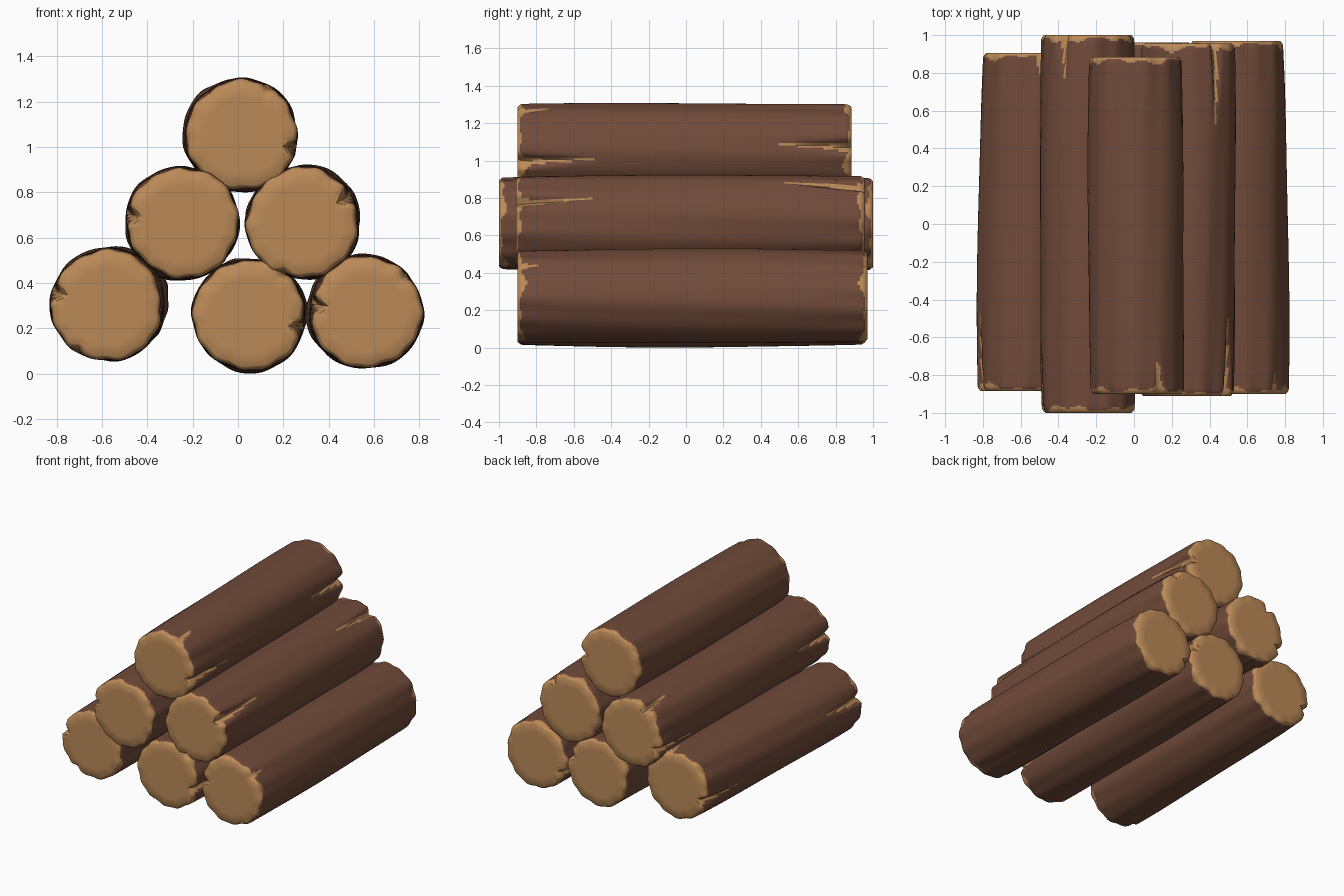
import bpy, bmesh, math, random

if "Cube" in bpy.data.objects:
    bpy.data.objects.remove(bpy.data.objects["Cube"])

SEG = 120          # sides around each log
R = 0.252          # body radius


def flat_material(name, rgb):
    m = bpy.data.materials.new(name)
    m.diffuse_color = (*rgb, 1.0)
    m.use_nodes = True
    m.node_tree.nodes["Principled BSDF"].inputs["Base Color"].default_value = m.diffuse_color
    return m


BARK = flat_material("dark brown bark", (0.165, 0.070, 0.042))
WOOD = flat_material("pale cut wood", (0.50, 0.255, 0.098))

# distances from a log end: fine near the rim, coarser along the trunk
STEPS = [0, 0.005, 0.012, 0.02, 0.03, 0.04, 0.052] + [0.07 + 0.02 * i for i in range(24)]


def end_taper(t):
    # rounded rim of the cut end, then a gentle swell toward the middle
    rim = 0.016 * max(0, 1 - t / 0.028) ** 2
    return -rim - 0.009 * math.exp(-t / 0.22)


def build_log(name, front, back, y0, y1, cracks, seed):
    """cracks: (end, angle in degrees seen from the front, length, depth)"""
    rng = random.Random(seed)
    ph = [rng.uniform(0, 6.28) for _ in range(12)]
    length = y1 - y0
    near = [y0 + s for s in STEPS]
    far = [y1 - s for s in reversed(STEPS)]
    gap = far[0] - near[-1]
    mid = [near[-1] + gap * i / 12 for i in range(1, 12)]
    ys = near + mid + far

    def crack_at(a, y):
        cut, wood = 0.0, False
        for end, deg, L, d in cracks:
            t = y - y0 if end == "front" else y1 - y
            if t >= L:
                continue
            k = 1 - t / L
            wobble = 0.03 * math.sin(9 * t + ph[0])
            da = a - math.radians(deg) - wobble
            da = abs(math.atan2(math.sin(da), math.cos(da)))
            w = 0.06 + 0.13 * k ** 1.5
            if da < w:
                cut = max(cut, d * k * (1 - da / w))
            if da < 0.03 + 0.09 * k ** 2:
                wood = True
        return cut, wood

    def radius(a, y):
        t = min(y - y0, y1 - y)
        lump = 0.0035 * math.sin(3 * a + ph[1] + 1.5 * y) + 0.0025 * math.sin(7 * a + ph[2] + y)
        lump += (0.001 + 0.003 * math.exp(-t / 0.15)) * math.sin(13 * a + ph[3] + 2 * y)
        lump += 0.0015 * math.sin(5 * y + ph[4] + 2 * a)
        return R + lump + end_taper(t)

    def centre(y):
        # straight axis with a slight bow
        f = (y - y0) / length
        bow = math.sin(math.pi * f) * 0.004
        return (front[0] + (back[0] - front[0]) * f + bow * math.cos(ph[5]),
                front[1] + (back[1] - front[1]) * f + bow * math.sin(ph[5]))

    bm = bmesh.new()

    def ring(y, scale, notched):
        cx, cz = centre(y)
        out = []
        for i in range(SEG):
            a = 2 * math.pi * i / SEG
            r = radius(a, y) * scale
            if notched:
                r -= crack_at(a, y)[0]
            out.append(bm.verts.new((cx + r * math.cos(a), y, cz + r * math.sin(a))))
        return out

    def bridge(r1, r2, y=None):
        for i in range(SEG):
            j = (i + 1) % SEG
            f = bm.faces.new((r1[i], r1[j], r2[j], r2[i]))
            f.material_index = 1
            if y is not None:
                # wood shows in cracks and in an uneven band at the ends
                a = 2 * math.pi * (i + 0.5) / SEG
                t = min(y - y0, y1 - y)
                band = 0.022 + 0.014 * math.sin(4 * a + ph[6]) + 0.012 * math.sin(9 * a + ph[7])
                f.material_index = 1 if t < max(band, 0.009) or crack_at(a, y)[1] else 0

    # trunk
    rings = [ring(y, 1, True) for y in ys]
    for k in range(len(ys) - 1):
        bridge(rings[k], rings[k + 1], (ys[k] + ys[k + 1]) / 2)
    # cut ends
    for y, outer in ((y0, rings[0]), (y1, rings[-1])):
        last = outer
        for s in (0.74, 0.35):
            r = ring(y, s, False)
            bridge(last, r)
            last = r
        cx, cz = centre(y)
        c = bm.verts.new((cx, y, cz))
        for i in range(SEG):
            bm.faces.new((last[i], last[(i + 1) % SEG], c)).material_index = 1
    bmesh.ops.recalc_face_normals(bm, faces=bm.faces)

    me = bpy.data.meshes.new(name)
    bm.to_mesh(me)
    bm.free()
    me.materials.append(BARK)
    me.materials.append(WOOD)
    ob = bpy.data.objects.new(name, me)
    bpy.context.collection.objects.link(ob)
    return ob


F, B = "front", "back"
logs = [
    build_log("bottom_left_log", (-0.580, 0.310), (-0.552, 0.325), -0.885, 0.905,
              [(F, 165, 0.42, 0.05), (F, 235, 0.15, 0.025), (B, 195, 0.38, 0.05), (B, 75, 0.12, 0.02)], 1),
    build_log("bottom_middle_log", (0.048, 0.268), (0.055, 0.275), -0.90, 0.96,
              [(F, -14, 0.40, 0.05), (F, 50, 0.12, 0.02), (B, 20, 0.35, 0.05)], 2),
    build_log("bottom_right_log", (0.568, 0.280), (0.548, 0.280), -0.90, 0.97,
              [(F, 170, 0.40, 0.055), (F, 42, 0.10, 0.02), (B, 200, 0.35, 0.05)], 3),
    build_log("middle_left_log", (-0.242, 0.675), (-0.248, 0.668), -1.0, 1.0,
              [(F, 171, 0.40, 0.055), (B, 119, 0.22, 0.045), (B, 200, 0.38, 0.05)], 4),
    build_log("middle_right_log", (0.283, 0.675), (0.288, 0.685), -0.91, 0.955,
              [(F, 31, 0.42, 0.05), (B, 54, 0.43, 0.05), (F, 250, 0.12, 0.02)], 5),
    build_log("top_log", (0.018, 1.062), (0.008, 1.068), -0.90, 0.885,
              [(F, -13, 0.42, 0.05), (B, 5, 0.40, 0.05), (F, 63, 0.17, 0.025)], 6),
]

# rest the pile on the ground
low = min(v.co.z for ob in logs for v in ob.data.vertices)
for ob in logs:
    for v in ob.data.vertices:
        v.co.z -= low
    ob.select_set(True)
bpy.context.view_layer.objects.active = logs[0]
bpy.ops.object.shade_smooth_by_angle(angle=math.radians(50))
